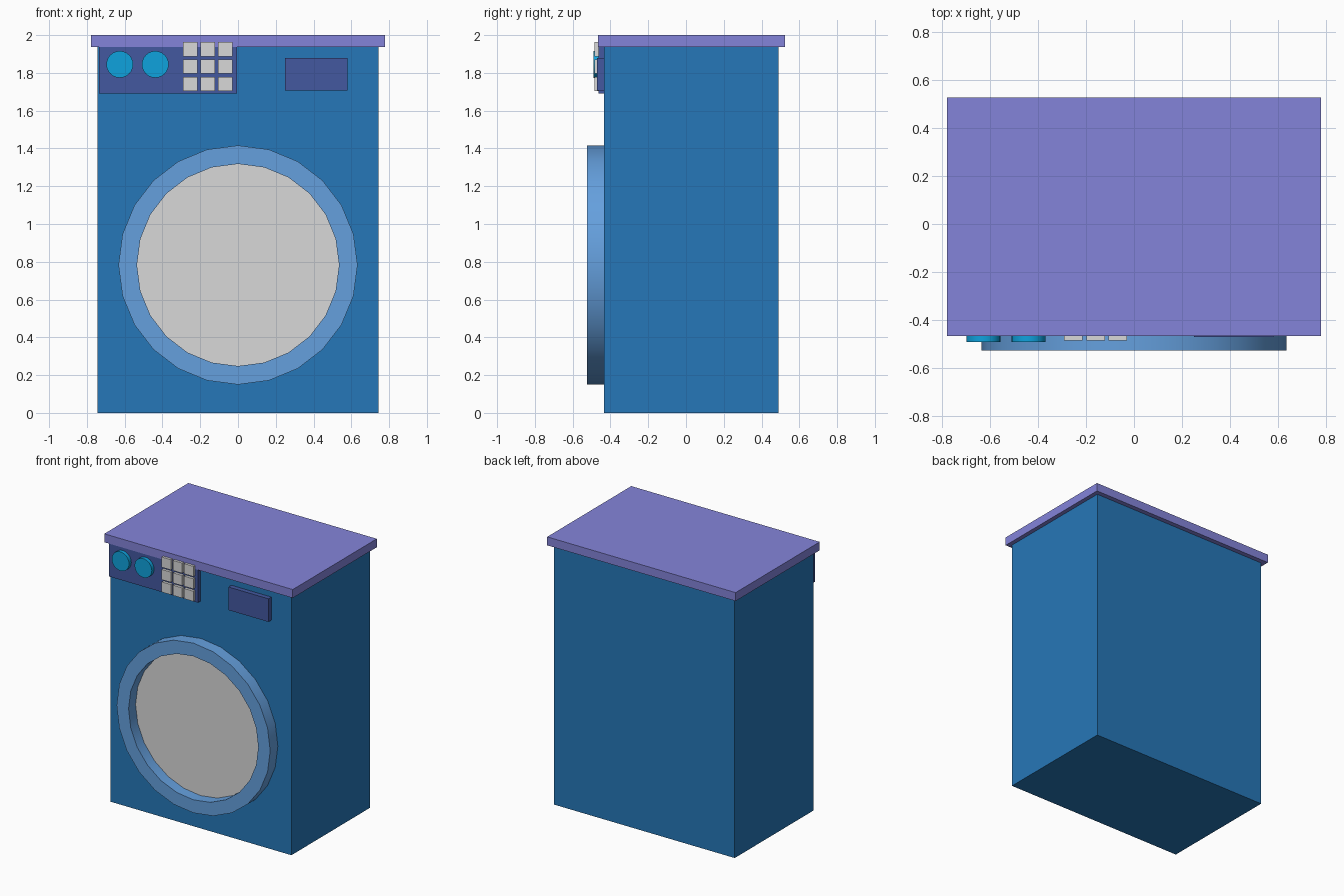
import bpy, bmesh
from math import sin, cos, pi, radians

cube = bpy.data.objects.get("Cube")
if cube:
    bpy.data.objects.remove(cube, do_unlink=True)


def material(name, r, g, b):
    """Flat material from display values, converted to linear."""
    def lin(c):
        c /= 255
        return c / 12.92 if c <= 0.04045 else ((c + 0.055) / 1.055) ** 2.4
    col = (lin(r), lin(g), lin(b), 1)
    m = bpy.data.materials.new(name)
    m.use_nodes = True
    m.diffuse_color = col
    m.node_tree.nodes["Principled BSDF"].inputs["Base Color"].default_value = col
    return m


body_blue = material("body blue", 38, 119, 184)
lid_violet = material("lid violet", 132, 132, 218)
panel_navy = material("panel navy", 67, 88, 160)
knob_cyan = material("knob cyan", 15, 162, 221)
ring_blue = material("ring light blue", 101, 160, 222)
pale_grey = material("pale grey", 216, 216, 216)


def finish(bm, name, mat, smooth=False):
    bmesh.ops.recalc_face_normals(bm, faces=bm.faces)
    me = bpy.data.meshes.new(name)
    bm.to_mesh(me)
    bm.free()
    me.materials.append(mat)
    ob = bpy.data.objects.new(name, me)
    bpy.context.collection.objects.link(ob)
    if smooth:
        bpy.ops.object.select_all(action='DESELECT')
        ob.select_set(True)
        bpy.context.view_layer.objects.active = ob
        bpy.ops.object.shade_smooth_by_angle(angle=radians(30))
    return ob


def box(name, mat, xs, ys, zs):
    """Box between the given limits on each axis."""
    bm = bmesh.new()
    bmesh.ops.create_cube(bm, size=1)
    for v in bm.verts:
        v.co = [lim[0] if c < 0 else lim[1] for c, lim in zip(v.co, (xs, ys, zs))]
    return finish(bm, name, mat)


def lathe(name, mat, x, z, profile, closed=False, sides=24):
    """Turn (radius, y) points about a front-to-back axis; open ends are capped."""
    bm = bmesh.new()
    rings = [[bm.verts.new((x + r * cos(2 * pi * i / sides), y,
                            z + r * sin(2 * pi * i / sides)))
              for i in range(sides)] for r, y in profile]
    pairs = list(zip(rings, rings[1:]))
    if closed:
        pairs.append((rings[-1], rings[0]))
    else:
        bm.faces.new(rings[0])
        bm.faces.new(rings[-1])
    for a, b in pairs:
        for i in range(sides):
            j = (i + 1) % sides
            bm.faces.new((a[i], a[j], b[j], b[i]))
    return finish(bm, name, mat, smooth=True)


# Cabinet and overhanging lid
FRONT = -0.435
box("cabinet", body_blue, (-0.745, 0.745), (FRONT, 0.49), (0, 1.937))
box("lid", lid_violet, (-0.777, 0.777), (-0.465, 0.525), (1.937, 2))

# Door: raised hollow ring with recessed window
lathe("door_ring", ring_blue, 0, 0.783,
      [(0.633, FRONT), (0.633, -0.525), (0.535, -0.525), (0.535, FRONT)], closed=True)
lathe("door_window", pale_grey, 0, 0.783, [(0.535, FRONT), (0.535, -0.442)])

# Control panel and detergent drawer
box("control_panel", panel_navy, (-0.737, -0.006), (-0.464, FRONT), (1.692, 1.937))
box("detergent_drawer", panel_navy, (0.25, 0.58), (-0.47, FRONT), (1.708, 1.88))

# Knobs
for i, x in enumerate((-0.626, -0.438)):
    lathe(f"knob_{i + 1}", knob_cyan, x, 1.845, [(0.071, -0.455), (0.071, -0.491)])

# Button grid
for row in range(3):
    for col in range(3):
        x, z = -0.252 + 0.0925 * col, 1.741 + 0.0925 * row
        box(f"button_{row + 1}_{col + 1}", pale_grey,
            (x - 0.038, x + 0.038), (-0.484, -0.455), (z - 0.038, z + 0.038))
